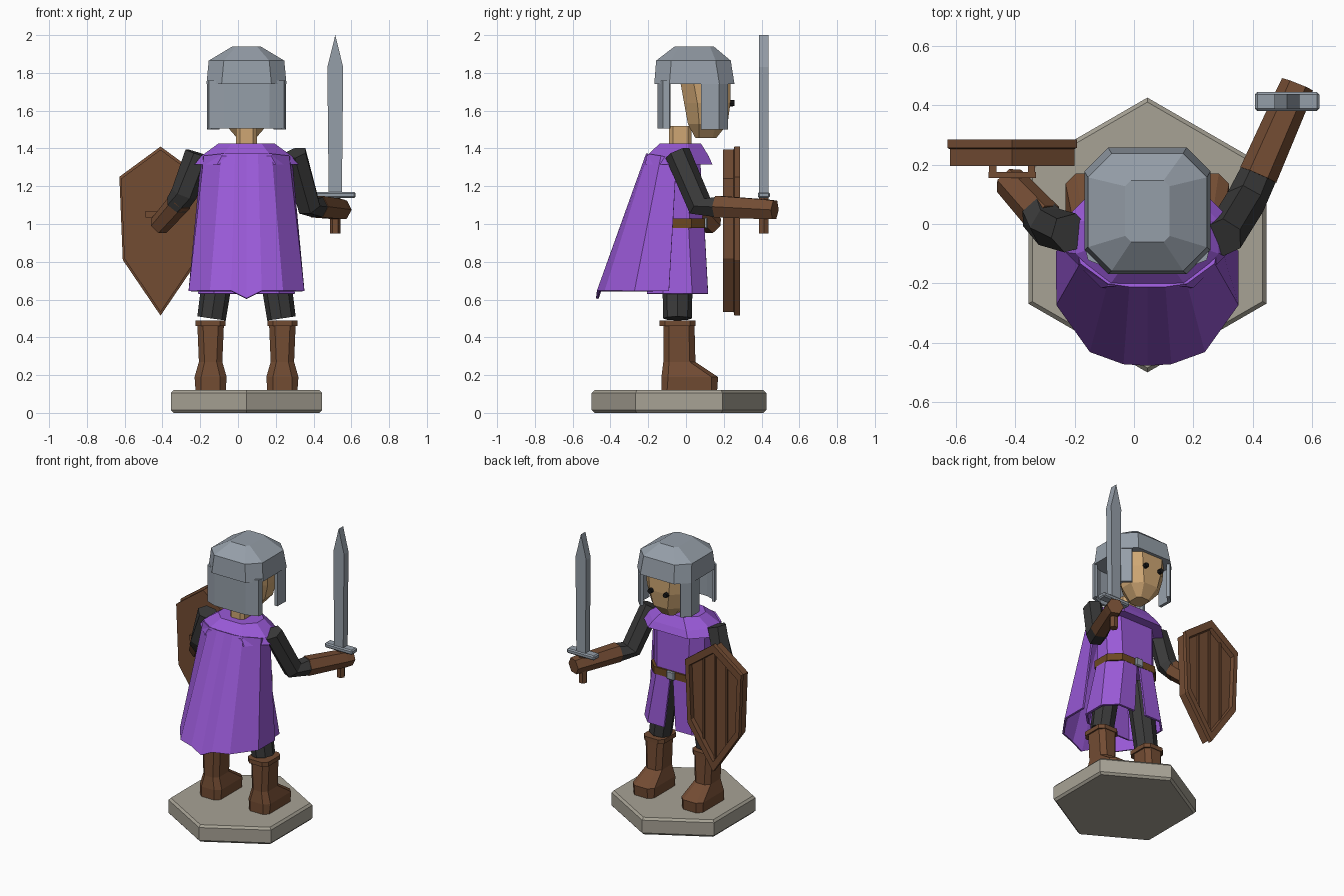
import bpy, bmesh
from math import pi, sin, cos
from mathutils import Vector

if "Cube" in bpy.data.objects:
    bpy.data.objects.remove(bpy.data.objects["Cube"], do_unlink=True)

CX = 0.045  # body centre line


def material(name, r, g, b):
    lin = [(c / 255) ** 2.2 for c in (r, g, b)] + [1]
    m = bpy.data.materials.new(name)
    m.use_nodes = True
    m.diffuse_color = lin
    bsdf = next(n for n in m.node_tree.nodes if n.type == 'BSDF_PRINCIPLED')
    bsdf.inputs["Base Color"].default_value = lin
    return m


PURPLE = material("purple_cloth", 152, 90, 214)
LEATHER = material("brown_leather", 114, 77, 54)
BELT = material("belt_brown", 108, 74, 38)
DARK = material("dark_cloth", 60, 60, 60)
SKIN = material("skin", 205, 165, 115)
STEEL = material("steel", 148, 157, 167)
STONE = material("stone", 166, 161, 148)
BLACK = material("eye_black", 30, 30, 30)


def make(name, bm, mat):
    bmesh.ops.recalc_face_normals(bm, faces=bm.faces)
    me = bpy.data.meshes.new(name)
    bm.to_mesh(me)
    bm.free()
    me.materials.append(mat)
    ob = bpy.data.objects.new(name, me)
    bpy.context.collection.objects.link(ob)
    return ob


def loft(name, rings, mat, closed=True, caps=True, thick=0):
    """Skin a stack of equal-length rings or strips."""
    bm = bmesh.new()
    vs = [[bm.verts.new(p) for p in ring] for ring in rings]
    n = len(vs[0])
    for a, b in zip(vs, vs[1:]):
        for i in range(n if closed else n - 1):
            j = (i + 1) % n
            bm.faces.new((a[i], a[j], b[j], b[i]))
    if closed and caps:
        bm.faces.new(vs[0])
        bm.faces.new(vs[-1])
    ob = make(name, bm, mat)
    if thick:
        mod = ob.modifiers.new("Thickness", 'SOLIDIFY')
        mod.thickness = thick
        mod.offset = 0
    return ob


def octagon(cx, hw, y0, y1, z, c):
    """Rectangle with its corners cut by c."""
    x0, x1 = cx - hw, cx + hw
    return [(x0 + c, y0, z), (x1 - c, y0, z), (x1, y0 + c, z), (x1, y1 - c, z),
            (x1 - c, y1, z), (x0 + c, y1, z), (x0, y1 - c, z), (x0, y0 + c, z)]


def stack(name, cx, levels, mat, **kw):
    return loft(name, [octagon(cx, *lv) for lv in levels], mat, **kw)


def tube(name, pts, radii, mat, n=6):
    pts = [Vector(p) for p in pts]
    rings = []
    for i, p in enumerate(pts):
        t = (pts[min(i + 1, len(pts) - 1)] - pts[max(i - 1, 0)]).normalized()
        q = t.to_track_quat('Z', 'Y')
        rings.append([p + q @ Vector((cos(a), sin(a), 0)) * radii[i]
                      for a in (2 * pi * k / n for k in range(n))])
    return loft(name, rings, mat)


def box(name, lo, hi, mat, bevel=0):
    bm = bmesh.new()
    bmesh.ops.create_cube(bm, size=1)
    for v in bm.verts:
        v.co = [(a + b) / 2 + c * (b - a) for a, b, c in zip(lo, hi, v.co)]
    if bevel:
        bmesh.ops.bevel(bm, geom=bm.edges[:], offset=bevel, segments=1, affect='EDGES')
    return make(name, bm, mat)


def slab(name, outline, y0, y1, mat):
    """Outline in x and z, extruded along y."""
    return loft(name, [[(x, y, z) for x, z in outline] for y in (y0, y1)], mat)


def mirrored(half):
    """Mirror half a strip, given from the middle outwards."""
    return [(CX - x, y, z) for x, y, z in half[:0:-1]] + [(CX + x, y, z) for x, y, z in half]


# Hexagonal stone base
def hexagon(r, z):
    return [(CX + r * sin(k * pi / 3), -0.037 + r * cos(k * pi / 3), z) for k in range(6)]


loft("base", [hexagon(.447, 0), hexagon(.462, .015), hexagon(.462, .105), hexagon(.447, .12)], STONE)

# Boots and legs
for side, s in (("shield", -1), ("sword", 1)):
    x = CX + s * 0.19
    stack(side + "_boot", x, [(.08, -.13, .165, .12, .03), (.085, -.13, .17, .19, .035),
                              (.062, -.12, .05, .27, .03), (.07, -.12, .045, .46, .03)], LEATHER)
    stack(side + "_boot_cuff", x, [(.08, -.14, .05, .46, .03), (.08, -.14, .05, .49, .03)], LEATHER)
    tube(side + "_leg", [(x - s * .005, -.045, .5), (x - s * .07, -.045, .95)], [.076, .085], DARK, 8)

# Torso, belt and buckle
stack("torso", CX, [(.19, -.15, .09, .98, .07), (.2, -.15, .075, 1.38, .07)], PURPLE)
stack("belt", CX, [(.205, -.165, .1, .98, .07), (.205, -.165, .1, 1.03, .07)], BELT)
box("buckle", (CX - .03, .095, .975), (CX + .03, .115, 1.035), STEEL, .006)


# Skirt with a front slit that widens downwards
def skirt_ring(hw, y0, y1, z, gap):
    half = [(0, y0, z), (hw - .08, y0, z), (hw, y0 + .08, z), (hw, y1 - .08, z),
            (hw - .08, y1, z), (gap, y1, z)]
    return mirrored(half)


loft("skirt", [skirt_ring(.25, -.2, .11, .63, .045), skirt_ring(.195, -.155, .09, 1.0, .01)],
     PURPLE, closed=False, thick=.015)

# Cape flaring out at the back
cape_top = [(0, -.205, 1.37), (.06, -.205, 1.37), (.13, -.195, 1.37), (.22, -.13, 1.36), (.235, -.05, 1.34)]
cape_hem = [(0, -.47, .605), (.08, -.465, .645), (.19, -.425, .645), (.3, -.27, .645), (.3, -.09, .645)]
loft("cape", [mirrored(cape_hem), mirrored(cape_top)], PURPLE, closed=False, thick=.014)

# Shoulder mantle
stack("mantle", CX, [(.275, -.215, .14, 1.315, .12), (.24, -.21, .12, 1.36, .11),
                     (.15, -.14, .08, 1.425, .07)], PURPLE)

# Neck, head and eyes
stack("neck", CX, [(.055, -.09, .03, 1.4, .02), (.055, -.09, .03, 1.52, .02)], SKIN)
stack("head", CX, [(.05, .05, .16, 1.455, .02), (.115, .01, .22, 1.53, .06),
                   (.145, -.01, .235, 1.64, .07), (.155, -.035, .235, 1.78, .07)], SKIN)
for s in (-1, 1):
    x = CX + s * .06
    tube("sword_eye" if s > 0 else "shield_eye", [(x, .225, 1.64), (x, .258, 1.64)], [.018, .016], BLACK, 8)

# Helmet dome, neck guard and cheek guards
stack("helmet_dome", CX, [(.212, -.168, .257, 1.74, .08), (.2, -.158, .237, 1.865, .08),
                          (.075, -.06, .147, 1.94, .02)], STEEL)
guard = [(0, -.142), (.12, -.142), (.192, -.115), (.198, -.085)]
loft("neck_guard", [mirrored([(x, y, z) for x, y in guard]) for z in (1.505, 1.76)],
     STEEL, closed=False, thick=.02)
for s in (-1, 1):
    strip = [(.195, .08), (.198, .17), (.15, .215)]
    loft("sword_cheek_guard" if s > 0 else "shield_cheek_guard",
         [[(CX + s * x, y, z) for x, y in strip] for z in (1.5, 1.76)],
         STEEL, closed=False, thick=.022)

# Sword arm, held forward
tube("sword_sleeve", [(.3, -.045, 1.375), (.375, .075, 1.095), (.425, .18, 1.09)], [.068, .068, .063], DARK)
tube("sword_glove", [(.418, .165, 1.092), (.53, .42, 1.078), (.55, .47, 1.075)], [.066, .06, .056], LEATHER)

# Sword
SX, SY = .515, .412
slab("sword_blade", [(SX - .035, 1.16), (SX + .035, 1.16), (SX + .042, 1.83), (SX, 2.0), (SX - .042, 1.83)],
     SY - .025, SY + .025, STEEL)
box("sword_guard", (SX - .108, SY - .032, 1.137), (SX + .108, SY + .032, 1.17), STEEL, .008)
tube("sword_grip", [(SX, SY, .95), (SX, SY, 1.14)], [.028, .028], LEATHER)

# Shield arm
tube("shield_sleeve", [(-.215, -.03, 1.375), (-.285, -.01, 1.16), (-.325, .035, 1.1)], [.068, .07, .064], DARK)
tube("shield_glove", [(-.3, .015, 1.125), (-.42, .145, .99)], [.064, .055], LEATHER)

# Shield with a raised rim, plank seams and a handle
HX = -.41
half = [(0, 1.41), (.218, 1.25), (.2, .81), (0, .515)]
outline = [(HX + x, z) for x, z in half] + [(HX - x, z) for x, z in half[2:0:-1]]


def shrink(k):
    return [(HX + (x - HX) * k, 1.0 + (z - 1.0) * k) for x, z in outline]


slab("shield_board", shrink(.96), .195, .255, LEATHER)
loops = [[(x, y, z) for x, z in shrink(k)] for k, y in
         ((.96, .252), (1, .256), (1, .285), (.86, .285), (.84, .252))]
loft("shield_rim", loops + loops[:1], LEATHER, caps=False)
for i in (-1, 0, 1):
    reach = abs(i) * .08
    box("shield_seam", (HX + i * .09 - .006, .25, .6 + reach * 1.3),
        (HX + i * .09 + .006, .266, 1.34 - reach * .7), LEATHER)
box("shield_handle", (HX - .08, .155, 1.035), (HX + .08, .175, 1.07), LEATHER)
for s in (-1, 1):
    box("shield_handle_post", (HX + s * .065 - .012, .17, 1.035), (HX + s * .065 + .012, .2, 1.07), LEATHER)
